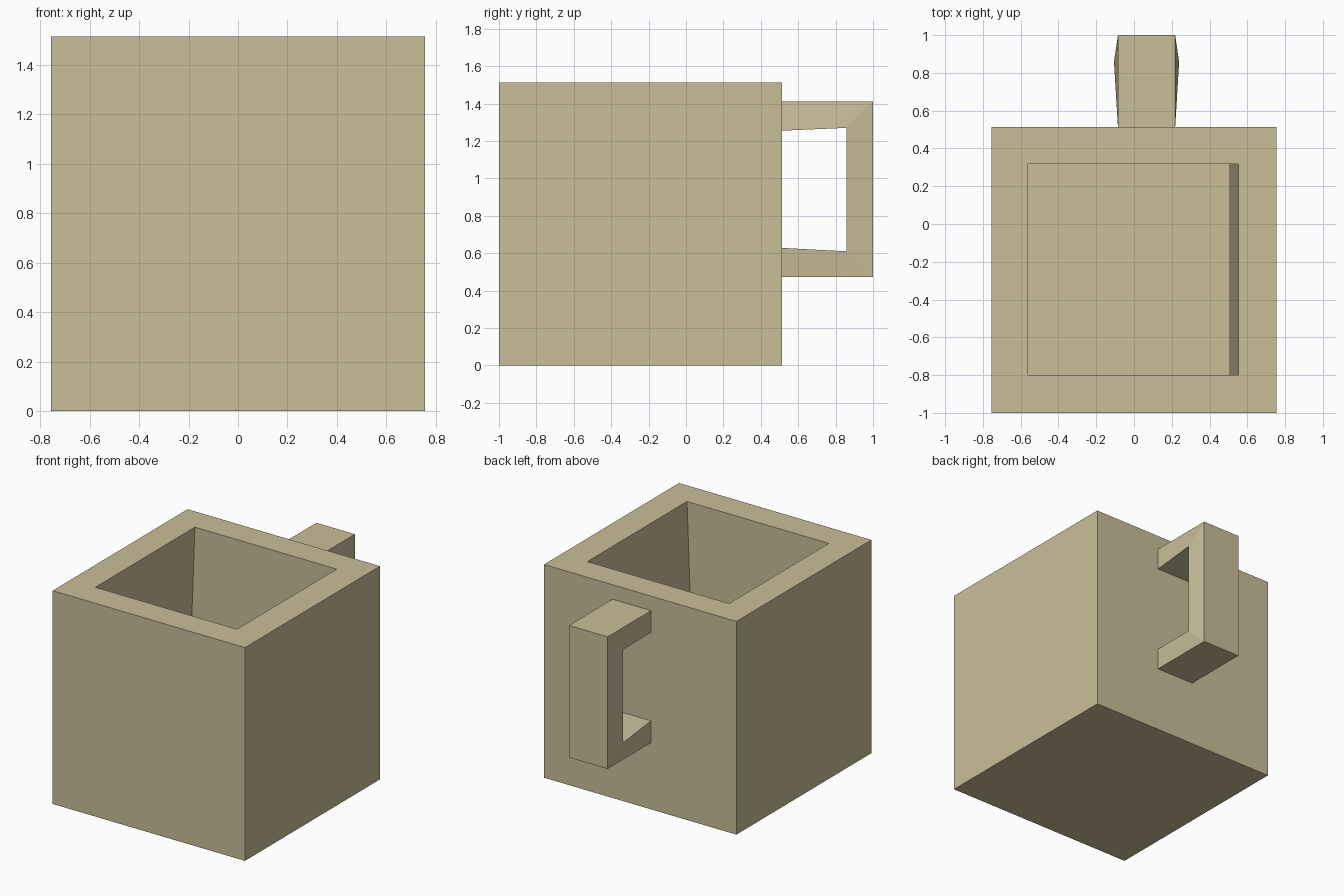
import bpy, bmesh

if "Cube" in bpy.data.objects:
    bpy.data.objects.remove(bpy.data.objects["Cube"])

clay = bpy.data.materials.new("tan_clay")
clay.diffuse_color = (0.59, 0.52, 0.32, 1)
clay.use_nodes = True
clay.node_tree.nodes["Principled BSDF"].inputs["Base Color"].default_value = clay.diffuse_color


def loft(name, rings, cap_start=True, cap_end=True):
    """Join successive four-cornered rings into one flat-faced object."""
    bm = bmesh.new()
    loops = [[bm.verts.new(p) for p in ring] for ring in rings]
    for a, b in zip(loops, loops[1:]):
        for i in range(4):
            j = (i + 1) % 4
            bm.faces.new((a[i], a[j], b[j], b[i]))
    if cap_start:
        bm.faces.new(loops[0][::-1])
    if cap_end:
        bm.faces.new(loops[-1])
    bmesh.ops.recalc_face_normals(bm, faces=bm.faces)
    mesh = bpy.data.meshes.new(name)
    bm.to_mesh(mesh)
    bm.free()
    mesh.materials.append(clay)
    obj = bpy.data.objects.new(name, mesh)
    bpy.context.collection.objects.link(obj)
    return obj


def rect(x0, x1, y0, y1, z):
    return [(x0, y0, z), (x1, y0, z), (x1, y1, z), (x0, y1, z)]


# Square mug body: outer wall, rim, slightly leaning cavity, floor
loft("mug_body", [
    rect(-0.755, 0.755, -1.0, 0.513, 0.0),
    rect(-0.755, 0.755, -1.0, 0.513, 1.513),
    rect(-0.56, 0.552, -0.80, 0.317, 1.513),
    rect(-0.61, 0.502, -0.80, 0.317, 0.20),
])


def section(outer, inner, flare):
    """Handle cross-section: outer and inner (y, z), inner edge widened by flare."""
    x0, x1 = -0.085, 0.218
    return [(x0, *outer), (x1, *outer),
            (x1 + flare, *inner), (x0 - flare, *inner)]


# Handle: two arms and an upright, flared at the inner corners
loft("handle", [
    section((0.513, 1.41), (0.513, 1.255), 0.0),
    section((1.0, 1.41), (0.858, 1.27), 0.021),
    section((1.0, 0.473), (0.858, 0.61), 0.021),
    section((0.513, 0.473), (0.513, 0.628), 0.0),
], cap_start=False, cap_end=False)
